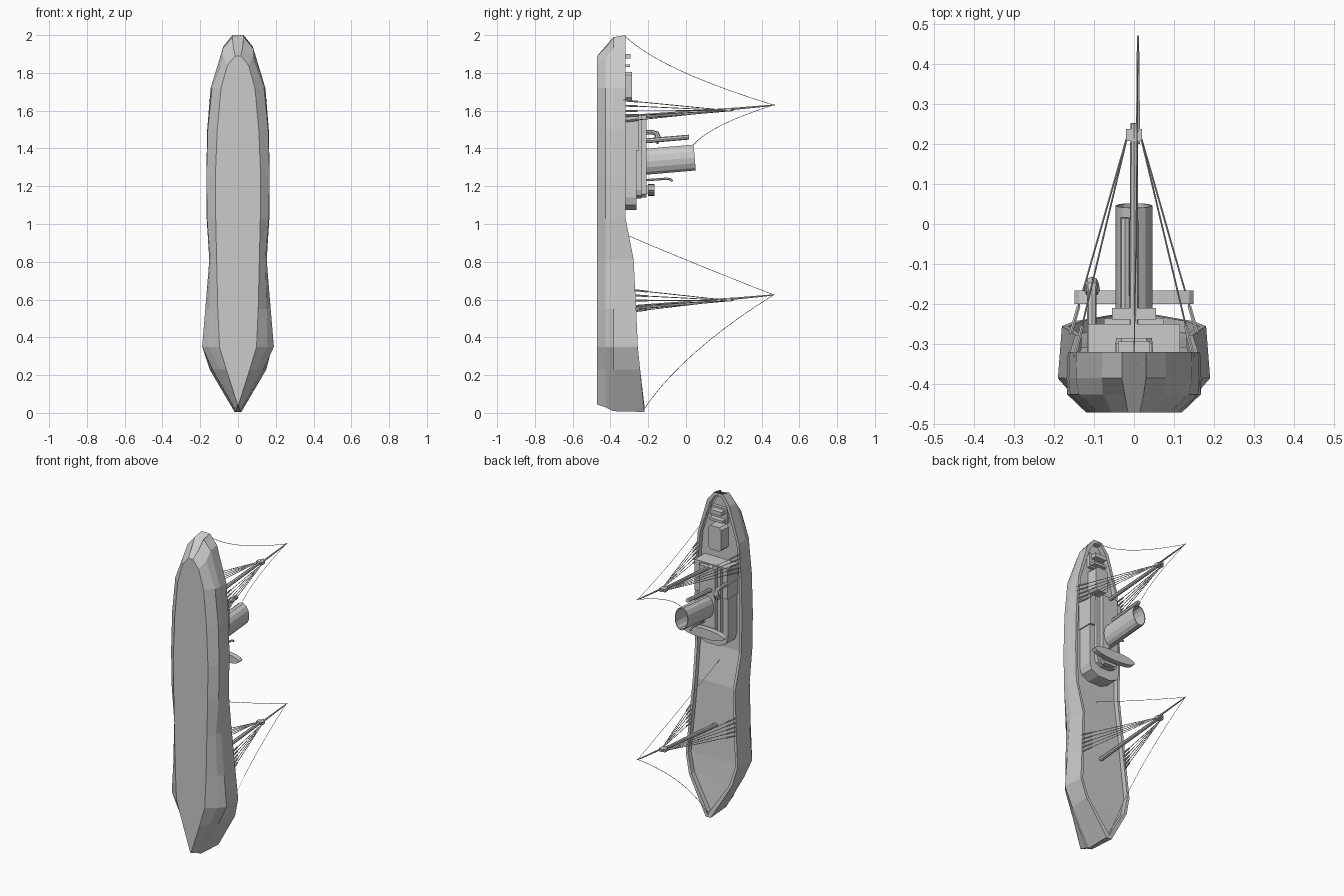
import bpy, bmesh, math
from mathutils import Vector as V

if "Cube" in bpy.data.objects:
    bpy.data.objects.remove(bpy.data.objects["Cube"])


def make(name, rings, caps=((),)):
    """Loft equal-length closed rings; caps are index groups filled on both end rings."""
    bm = bmesh.new()
    vs = [[bm.verts.new(p) for p in r] for r in rings]
    n = len(rings[0])
    for a, b in zip(vs, vs[1:]):
        for i in range(n):
            j = (i + 1) % n
            bm.faces.new((a[i], a[j], b[j], b[i]))
    for end in (vs[0], vs[-1]):
        for c in caps:
            bm.faces.new([end[i] for i in (c or range(n))])
    bmesh.ops.recalc_face_normals(bm, faces=bm.faces)
    me = bpy.data.meshes.new(name)
    bm.to_mesh(me)
    bm.free()
    ob = bpy.data.objects.new(name, me)
    bpy.context.collection.objects.link(ob)
    return ob


def prism(name, outline, y0, y1, top=1.0):
    """Extrude an (x, z) outline from y0 to y1, optionally narrowing in x."""
    return make(name, [[(x, y0, z) for x, z in outline], [(x * top, y1, z) for x, z in outline]])


def box(name, x0, x1, y0, y1, z0, z1):
    return prism(name, [(x0, z0), (x1, z0), (x1, z1), (x0, z1)], y0, y1)


def tube(name, pts, radii, sides=6):
    pts = [V(p) for p in pts]
    if not isinstance(radii, (list, tuple)):
        radii = [radii] * len(pts)
    rings = []
    for k, p in enumerate(pts):
        d = (pts[min(k + 1, len(pts) - 1)] - pts[max(k - 1, 0)]).normalized()
        u = d.cross(V((1, 0, 0))).normalized()
        w = d.cross(u)
        rings.append([p + radii[k] * (u * math.cos(t) + w * math.sin(t))
                      for t in (2 * math.pi * i / sides for i in range(sides))])
    return make(name, rings)


def stay(name, a, b, sag, n=10):
    a, b = V(a), V(b)
    pts = [a.lerp(b, i / n) - V((0, 4 * sag * (i / n) * (1 - i / n), 0)) for i in range(n + 1)]
    return tube(name, pts, 0.0014, 4)


# Hull with bulwark and sunken deck: z keel, z rail, half widths keel/bilge/side/rail, rail y
stations = [
    (.045, .005, .003, .006, .010, .018, -.220),
    (.23, .23, .062, .098, .135, .150, -.243),
    (.35, .35, .098, .155, .190, .180, -.255),
    (.55, .55, .107, .152, .173, .165, -.264),
    (.81, .81, .113, .145, .152, .147, -.277),
    (1.03, 1.03, .118, .163, .166, .160, -.320),
    (1.25, 1.25, .120, .167, .168, .165, -.320),
    (1.50, 1.50, .110, .160, .163, .160, -.320),
    (1.72, 1.72, .090, .138, .145, .143, -.320),
    (1.84, 1.94, .056, .078, .080, .078, -.320),
    (1.89, 2.00, .015, .024, .030, .030, -.320),
]
rings = []
for k, (zb, zt, a, b, c, d, y) in enumerate(stations):
    zi = zt + (.03 if k == 0 else -.02 if k == 10 else -.012 if k == 9 else 0)
    inner = max(d - (.02 if k in (1, 9) else .016), .004)
    if k == 10:
        inner = .022
    side = [(a, -.47, zb), (b, -.425, zb + .4 * (zt - zb)), (c, -.385, zb + .9 * (zt - zb)),
            (d, y, zt), (inner, y, zi), (inner, y - .03, zi)]
    rings.append([V(p) for p in side] + [V((-p[0], p[1], p[2])) for p in reversed(side)])
make("hull", rings, [(0, 1, 2, 3, 8, 9, 10, 11), (3, 4, 7, 8), (4, 5, 6, 7)])

# Deck houses
half = [(.045, 1.075), (.095, 1.10), (.108, 1.14), (.108, 1.57)]
prism("lower_house", half + [(-x, z) for x, z in reversed(half)], -.352, -.262)
half = [(.035, 1.135), (.065, 1.15), (.075, 1.18), (.075, 1.575)]
prism("upper_house_base", half + [(-x, z) for x, z in reversed(half)], -.264, -.236)
half = [(.035, 1.14), (.055, 1.16), (.055, 1.58)]
prism("upper_house", half + [(-x, z) for x, z in reversed(half)], -.238, -.21)
for s, tag in ((1, "right"), (-1, "left")):
    x0, x1 = sorted((s * .08, s * .115))
    box("side_house_" + tag, x0, x1, -.352, -.25, 1.39, 1.565)
box("aft_bulkhead", -.115, .115, -.352, -.25, 1.562, 1.582)

# Lens shaped bridge platform on its base
n = 8
arc = [(.148 * math.cos(math.pi * i / n), .031 * math.sin(math.pi * i / n)) for i in range(n + 1)]
lens = [(x, 1.18 - z) for x, z in arc] + [(x, 1.18 + z) for x, z in reversed(arc[1:-1])]
prism("bridge", lens, -.20, -.166)
box("bridge_base", -.045, .045, -.215, -.195, 1.16, 1.205)

# Stern houses and hatches
half = [(.035, 1.655), (.05, 1.67), (.05, 1.79), (.035, 1.805)]
prism("stern_house", half + [(-x, z) for x, z in reversed(half)], -.352, -.285, .9)
box("stern_hatch", -.055, .055, -.352, -.33, 1.82, 1.91)
box("stern_bench_front", -.045, .045, -.335, -.297, 1.83, 1.845)
box("stern_bench_back", -.04, .04, -.335, -.293, 1.875, 1.90)

# Oval raked funnel, open at the top
tilt = .085


def oval(y, s):
    zc = 1.33 + (y + .21) * tilt
    return [(.046 * s * math.cos(t), y - .07 * s * math.sin(t) * tilt, zc + .07 * s * math.sin(t))
            for t in (2 * math.pi * i / 14 for i in range(14))]


make("funnel", [oval(-.22, 1), oval(.046, 1), oval(.046, .9), oval(-.12, .9)][::-1])

# Pipes and ventilators
tube("exhaust_pipe", [(-.022, -.215, 1.44), (-.022, .016, 1.46)], .013, 8)
tube("whistle_pipe", [(.02, -.215, 1.232), (.02, -.10, 1.24), (.02, -.082, 1.236), (.02, -.072, 1.226)], .006)
tube("cowl_vent", [(-.105, -.345, 1.485), (-.105, -.175, 1.485), (-.105, -.155, 1.478),
                   (-.105, -.148, 1.46), (-.105, -.165, 1.432)], [.012, .012, .014, .017, .02], 8)

# Masts with crosstree, topmast and shrouds
for tag, dz, foot, rail, spread in (("fore", 0, -.30, -.262, .158), ("aft", 1.005, -.352, -.32, .148)):
    zm = .56 + dz
    tube(tag + "_mast", [(0, foot, zm - .004), (0, .252, zm + .042)], [.013, .009], 8)
    box(tag + "_crosstree", -.02, .02, .207, .237, zm + .03, zm + .048)
    tube(tag + "_topmast", [(.01, .20, zm + .04), (.01, .42, zm + .06), (.01, .472, zm + .066)],
         [.006, .004, .002])
    for s, side in ((1, "right"), (-1, "left")):
        for i in range(5):
            top = V((s * .016, .222, zm + .036))
            low = V((s * spread, rail - .012, zm - .022 + .028 * i))
            mid = low.lerp(top, .14)
            tube(f"{tag}_shroud_{side}_{i + 1}", [mid, top], .0022, 4)
            tube(f"{tag}_shroud_foot_{side}_{i + 1}", [low, mid], .005, 6)

# Stays between the mastheads, hull and funnel
fore, aft = (.01, .464, .625), (.01, .464, 1.63)
stay("bow_stay", (0, -.222, .02), fore, .07)
stay("mid_deck_stay", fore, (0, -.345, .955), .01)
stay("funnel_stay", (0, .04, 1.42), aft, .06)
stay("stern_stay", aft, (0, -.322, 1.993), .10)
